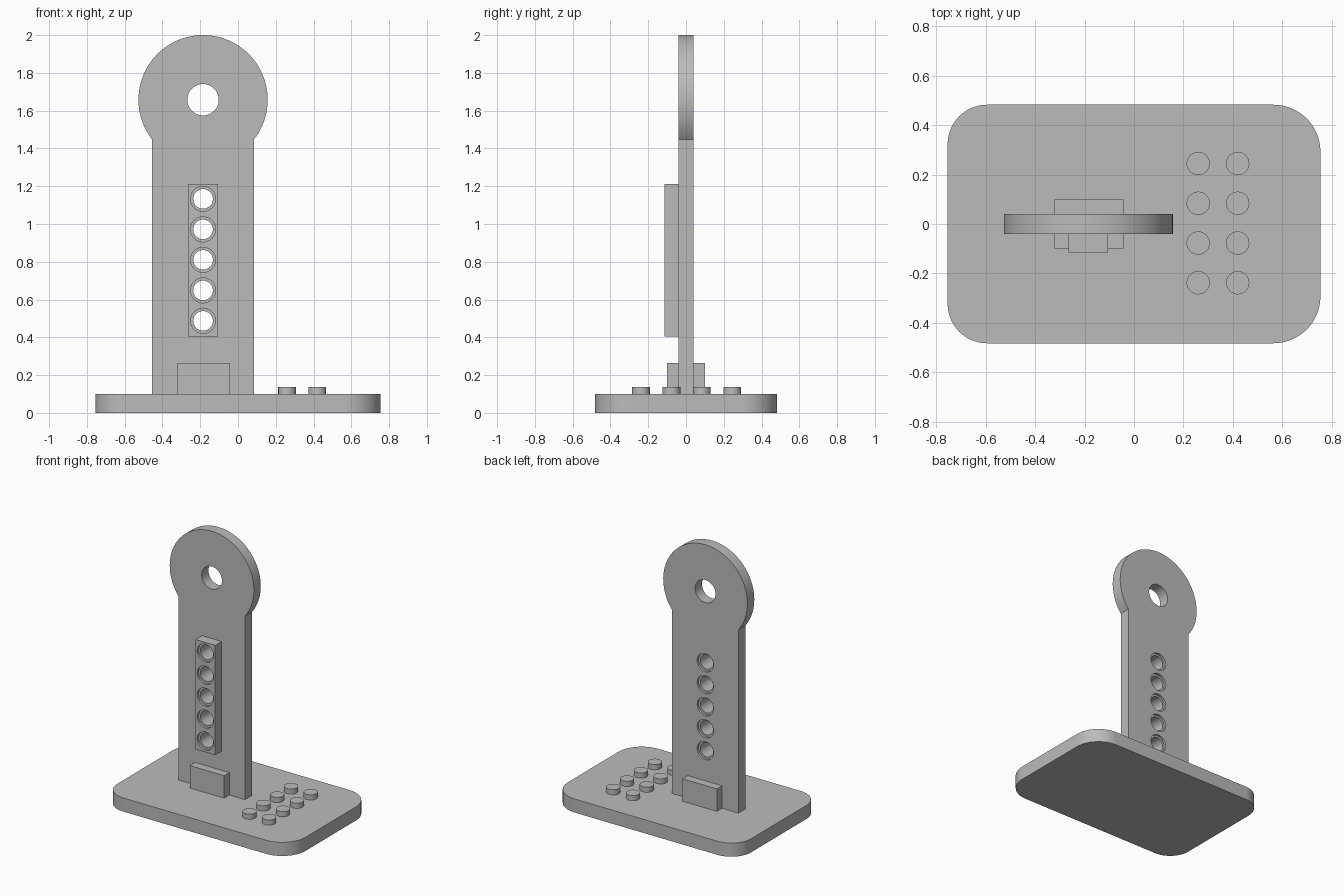
import bpy
import bmesh
from math import cos, sin, pi, asin, radians
from mathutils import Matrix

if "Cube" in bpy.data.objects:
    bpy.data.objects.remove(bpy.data.objects["Cube"], do_unlink=True)

grey = bpy.data.materials.new("plain grey")
grey.use_nodes = True
grey.diffuse_color = (0.5, 0.5, 0.5, 1)
grey.node_tree.nodes["Principled BSDF"].inputs["Base Color"].default_value = (0.5, 0.5, 0.5, 1)

MAST_X = -0.185
HALF = 0.04                                    # half the mast thickness
HOLE_Z = [0.487 + 0.1615 * i for i in range(5)]


def finish(name, bm):
    bmesh.ops.recalc_face_normals(bm, faces=bm.faces)
    mesh = bpy.data.meshes.new(name)
    bm.to_mesh(mesh)
    bm.free()
    mesh.materials.append(grey)
    obj = bpy.data.objects.new(name, mesh)
    bpy.context.collection.objects.link(obj)
    return obj


def arc(cx, cy, r, start, end, steps):
    angles = [start + (end - start) * i / steps for i in range(steps + 1)]
    return [(cx + r * cos(a), cy + r * sin(a)) for a in angles]


def extrude(name, outline, to_3d, vector):
    bm = bmesh.new()
    face = bm.faces.new([bm.verts.new(to_3d(u, v)) for u, v in outline])
    top = bmesh.ops.extrude_face_region(bm, geom=[face])["geom"]
    bmesh.ops.translate(bm, vec=vector, verts=[g for g in top if isinstance(g, bmesh.types.BMVert)])
    return finish(name, bm)


def box(name, x0, x1, y0, y1, z0, z1):
    outline = [(x0, y0), (x1, y0), (x1, y1), (x0, y1)]
    return extrude(name, outline, lambda u, v: (u, v, z0), (0, 0, z1 - z0))


def rods(name, radius, y0, y1, heights):
    """Row of cylinders along y, used for cutting."""
    bm = bmesh.new()
    for z in heights:
        place = Matrix.Translation((MAST_X, (y0 + y1) / 2, z)) @ Matrix.Rotation(pi / 2, 4, "X")
        bmesh.ops.create_cone(bm, cap_ends=True, segments=48, radius1=radius,
                              radius2=radius, depth=y1 - y0, matrix=place)
    return finish(name, bm)


def cut(obj, cutter):
    mod = obj.modifiers.new("cut", "BOOLEAN")
    mod.solver = "EXACT"
    mod.object = cutter
    bpy.context.view_layer.objects.active = obj
    bpy.ops.object.modifier_apply(modifier=mod.name)
    bpy.data.objects.remove(cutter, do_unlink=True)


# Rounded base plate
X, Y, LEFT, RIGHT = 0.755, 0.483, 0.19, 0.16
corners = [(X, Y, LEFT), (-X, Y, RIGHT), (-X, -Y, RIGHT), (X, -Y, LEFT)]
outline = []
for i, (x, y, r) in enumerate(corners):
    cx = x - r if x > 0 else x + r
    cy = y - r if y > 0 else y + r
    outline += arc(cx, cy, r, i * pi / 2, (i + 1) * pi / 2, 16)
base = extrude("base_plate", outline, lambda u, v: (u, v, 0), (0, 0, 0.1))

# Upright mast with a round head
R, HEAD_Z, W = 0.342, 1.658, 0.27
dip = pi / 2 - asin(W / R)
outline = [(MAST_X - W, 0.1), (MAST_X + W, 0.1)] + arc(MAST_X, HEAD_Z, R, -dip, pi + dip, 80)
mast = extrude("mast", outline, lambda u, v: (u, -HALF, v), (0, 2 * HALF, 0))
cut(mast, rods("head_hole", 0.083, -0.1, 0.1, [HEAD_Z]))
cut(mast, rods("pin_holes", 0.052, -0.2, 0.2, HOLE_Z))
cut(mast, rods("back_rims", 0.066, HALF - 0.016, 0.1, HOLE_Z))

# Pierced beam on the front of the mast
beam = box("pin_beam", MAST_X - 0.08, MAST_X + 0.08, -0.115, -HALF, 0.405, 1.212)
cut(beam, rods("pin_holes", 0.052, -0.2, 0.2, HOLE_Z))
cut(beam, rods("front_rims", 0.066, -0.2, -0.099, HOLE_Z))

# Support blocks in front of and behind the mast foot
foot_front = box("front_support", -0.322, -0.042, -0.1, -HALF, 0.1, 0.265)
foot_back = box("back_support", -0.322, -0.042, HALF, 0.1, 0.1, 0.265)

# Two columns of studs
bm = bmesh.new()
for x in (0.26, 0.42):
    for i in range(4):
        place = Matrix.Translation((x, 0.245 - 0.161 * i, 0.118))
        bmesh.ops.create_cone(bm, cap_ends=True, segments=40, radius1=0.047,
                              radius2=0.047, depth=0.04, matrix=place)
studs = finish("studs", bm)

bpy.ops.object.select_all(action="DESELECT")
for obj in (base, mast, beam, studs):
    obj.select_set(True)
bpy.context.view_layer.objects.active = mast
bpy.ops.object.shade_smooth_by_angle(angle=radians(30))
